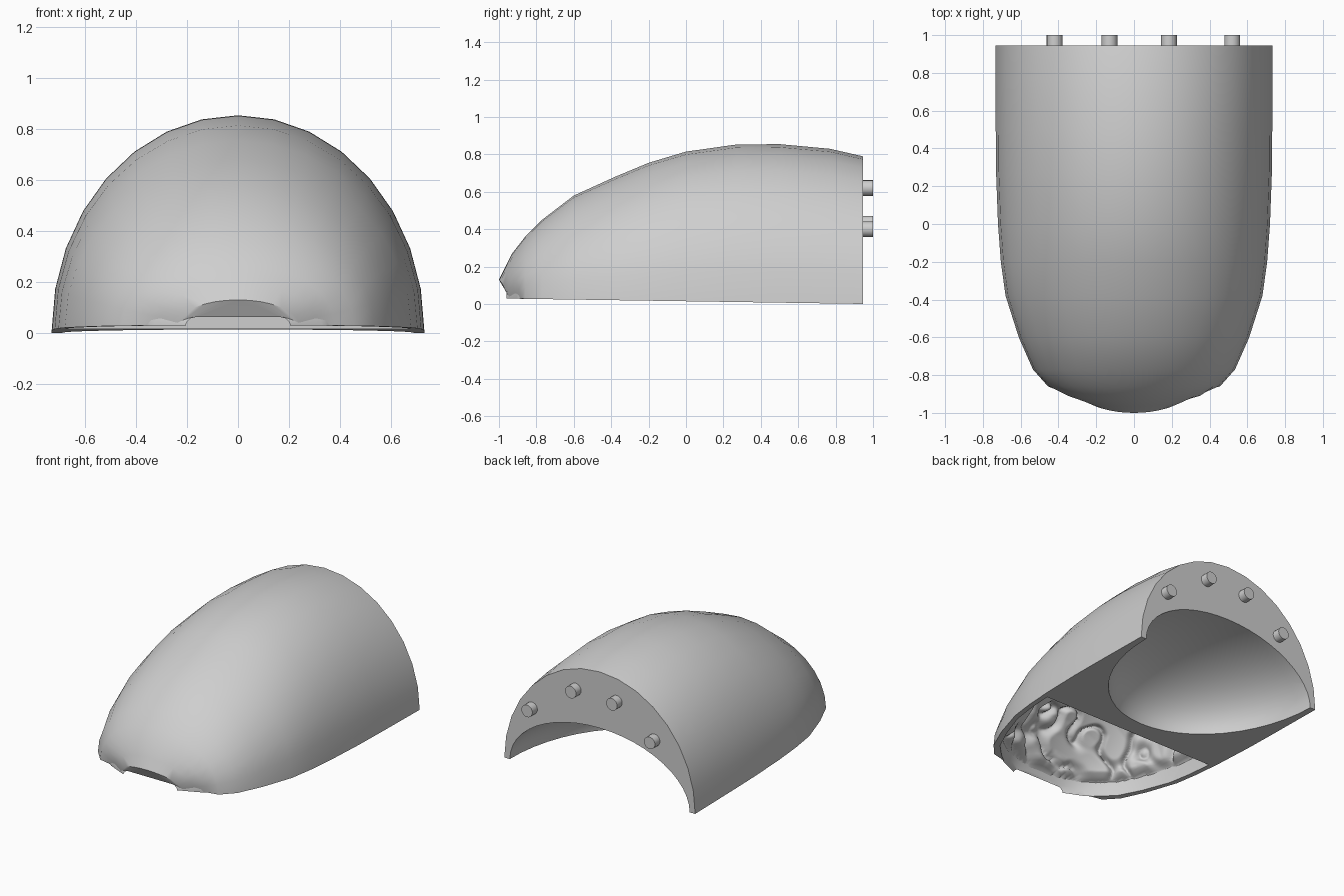
import bpy, bmesh, math
from mathutils import Vector, noise

cube = bpy.data.objects.get("Cube")
if cube:
    bpy.data.objects.remove(cube, do_unlink=True)

GREY = (0.62, 0.62, 0.62, 1)
mat = bpy.data.materials.new("plain grey")
mat.use_nodes = True
mat.diffuse_color = GREY
mat.node_tree.nodes["Principled BSDF"].inputs["Base Color"].default_value = GREY

BACK = 0.945
# y, half width, crest height from nose to back
STATIONS = [(-1, .24, .13), (-.965, .31, .2), (-.93, .38, .27), (-.86, .455, .36),
            (-.77, .535, .45), (-.6, .61, .58), (-.38, .68, .68), (-.2, .705, .755),
            (0, .72, .815), (.27, .73, .853), (.5, .732, .855), (.77, .732, .83),
            (BACK, .732, .79)]
FRONT = [s for s in STATIONS if s[0] <= 0]


def new_object(name, bm):
    mesh = bpy.data.meshes.new(name)
    bm.to_mesh(mesh)
    bm.free()
    ob = bpy.data.objects.new(name, mesh)
    bpy.context.collection.objects.link(ob)
    mesh.materials.append(mat)
    return ob


def smooth_object(ob, degrees=32):
    bpy.ops.object.select_all(action='DESELECT')
    ob.select_set(True)
    bpy.context.view_layer.objects.active = ob
    bpy.ops.object.shade_smooth_by_angle(angle=math.radians(degrees))


def arch_rings(bm, stations, segments, drop=0):
    """Half-ellipse rings along y, skinned into a vault."""
    rings = []
    for y, w, h in stations:
        base = 0.015 - 0.015 * y
        ring = []
        for j in range(segments + 1):
            a = math.pi * j / segments
            ring.append(bm.verts.new((w * math.cos(a), y, base + (h - base) * math.sin(a))))
        if drop:
            ring.insert(0, bm.verts.new((w, y, -drop)))
            ring.append(bm.verts.new((-w, y, -drop)))
        rings.append(ring)
    for r, s in zip(rings, rings[1:]):
        for j in range(len(r) - 1):
            bm.faces.new((r[j], r[j + 1], s[j + 1], s[j]))
    return rings


def vault_solid(bm, stations, drop=0):
    rings = arch_rings(bm, stations, 16, drop)
    for r, s in zip(rings, rings[1:]):
        bm.faces.new((r[0], s[0], s[-1], r[-1]))
    bm.faces.new(rings[0])
    bm.faces.new(rings[-1])
    bmesh.ops.recalc_face_normals(bm, faces=bm.faces)


def inset(stations, d):
    return [(y * 0.9 - 0.06, w - d, h - d) for y, w, h in stations]


# Outer shell, with a rounded nose and the lip under it leaning back
bm = bmesh.new()
vault_solid(bm, STATIONS)
for v in bm.verts:
    x, y, z = v.co
    if y < -0.9:
        v.co.y += 0.5 * x * x * (-0.9 - y) / 0.1
        if z < 0.13:
            v.co.y += 0.03 * (0.13 - z) / 0.1
bmesh.ops.triangulate(bm, faces=[f for f in bm.faces if len(f.verts) > 4])
shell = new_object("shell", bm)

# Cutters: front pocket and rounded rear opening
bm = bmesh.new()
vault_solid(bm, inset(FRONT, 0.04), 0.1)
pocket = new_object("pocket_cutter", bm)

bm = bmesh.new()
bmesh.ops.create_uvsphere(bm, u_segments=48, v_segments=24, radius=1)
for v in bm.verts:
    v.co = Vector((v.co.x * 0.69, v.co.y * 0.88 + BACK, v.co.z * 0.4))
opening = new_object("opening_cutter", bm)

bpy.context.view_layer.objects.active = shell
for cutter in (pocket, opening):
    mod = shell.modifiers.new("cut", 'BOOLEAN')
    mod.operation = 'DIFFERENCE'
    mod.solver = 'EXACT'
    mod.object = cutter
    bpy.ops.object.modifier_apply(modifier=mod.name)
    bpy.data.objects.remove(cutter, do_unlink=True)
smooth_object(shell)

# Folded lining on the inside of the front pocket
fine = []
for a, b in zip(FRONT, FRONT[1:]):
    steps = max(4, round((b[0] - a[0]) / 0.01))
    for i in range(steps):
        t = i / steps
        fine.append([p + (q - p) * t for p, q in zip(a, b)])
fine.append(FRONT[-1])
bm = bmesh.new()
arch_rings(bm, inset(fine, 0.035), 140)
middle = Vector((0, -0.25, 0.1))
for v in bm.verts:
    p = v.co.copy()
    swirl = noise.noise_vector(p * 3) * 0.06
    crease = min(1, abs(noise.noise((p + swirl) * 5.5 + Vector((3, 7, 1)))) * 3.5)
    fold = math.sin(crease * math.pi / 2)
    edge = min(1, max(0, (p.z - 0.12) / 0.04))
    v.co += (middle - p).normalized() * (0.02 + 0.055 * fold) * math.sqrt(edge)
    v.co.y = min(v.co.y, -0.05)
smooth_object(new_object("folded_lining", bm), 120)

# Locating pegs on the back face
for i, (x, z) in enumerate([(-.42, .43), (-.13, .62), (.185, .62), (.52, .4)]):
    bm = bmesh.new()
    bmesh.ops.create_cone(bm, cap_ends=True, segments=20, radius1=0.042,
                          radius2=0.042, depth=0.1)
    for v in bm.verts:
        v.co = Vector((v.co.x + x, 0.95 - v.co.z, v.co.y + z))
    smooth_object(new_object(f"peg_{i + 1}", bm))
